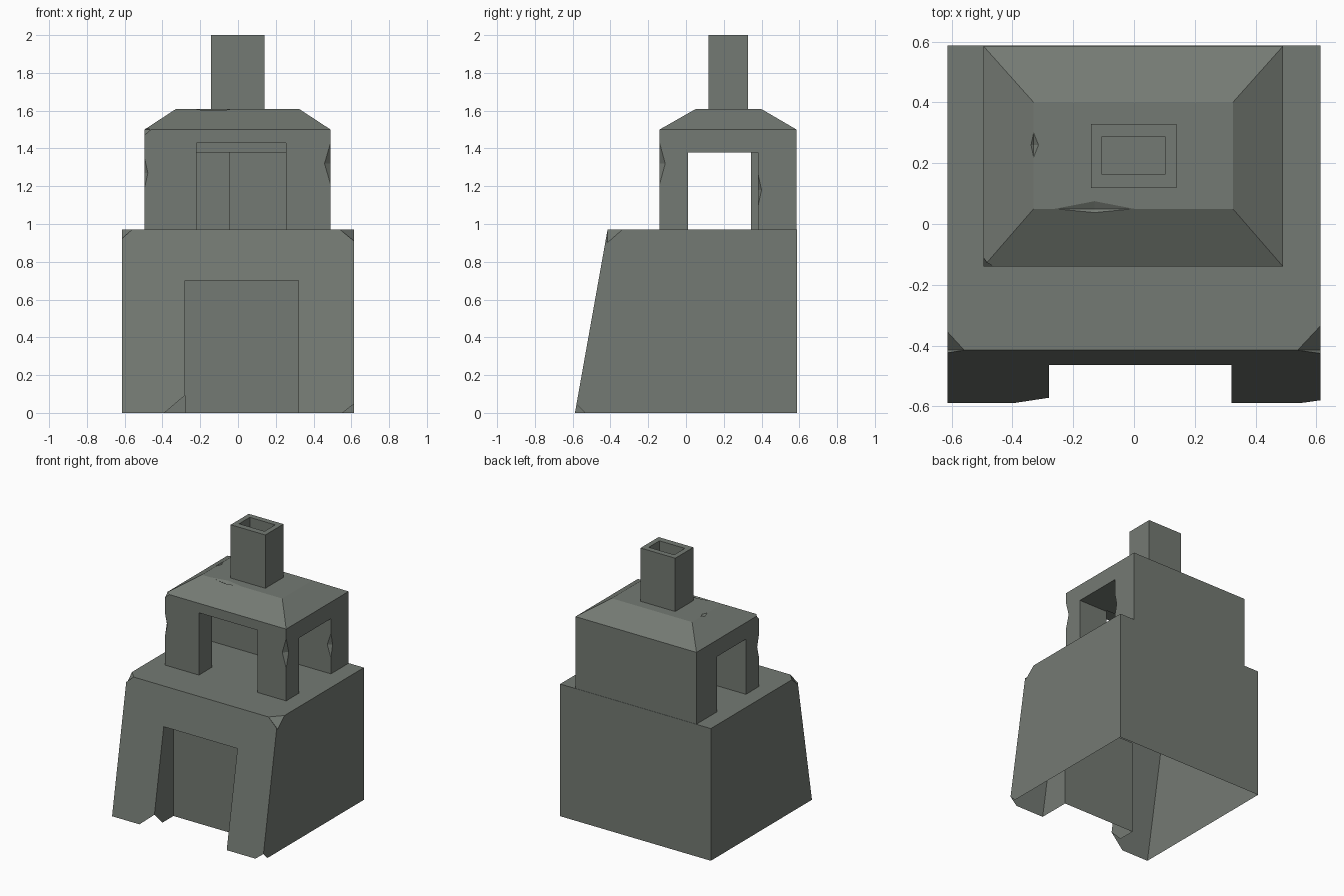
import bpy
import bmesh
from itertools import product
from mathutils import Vector

if "Cube" in bpy.data.objects:
    bpy.data.objects.remove(bpy.data.objects["Cube"])

stone = bpy.data.materials.new("grey_green_stone")
stone.use_nodes = True
colour = (0.175, 0.195, 0.172, 1)
stone.diffuse_color = colour
stone.node_tree.nodes["Principled BSDF"].inputs["Base Color"].default_value = colour


def hull(name, points):
    """Convex solid around the points, with flat faces merged."""
    bm = bmesh.new()
    for p in points:
        bm.verts.new(p)
    bmesh.ops.convex_hull(bm, input=bm.verts[:])
    bmesh.ops.dissolve_limit(bm, angle_limit=0.005, verts=bm.verts[:], edges=bm.edges[:])
    bmesh.ops.recalc_face_normals(bm, faces=bm.faces[:])
    mesh = bpy.data.meshes.new(name)
    bm.to_mesh(mesh)
    bm.free()
    mesh.materials.append(stone)
    obj = bpy.data.objects.new(name, mesh)
    bpy.context.collection.objects.link(obj)
    return obj


def box(name, xs, ys, zs):
    return hull(name, product(xs, ys, zs))


def chip(centre, size):
    """Eight-sided cutter that knocks a chip off an edge or corner."""
    c = Vector(centre)
    points = []
    for axis in range(3):
        step = Vector()
        step[axis] = size[axis]
        points += [c + step, c - step]
    return hull("chip_cutter", points)


def carve(obj, cutters):
    """Subtract the cutters, bake the result and remove the cutters."""
    for cutter in cutters:
        cutter.hide_render = True
        mod = obj.modifiers.new("cut", 'BOOLEAN')
        mod.operation = 'DIFFERENCE'
        mod.solver = 'EXACT'
        mod.object = cutter
    graph = bpy.context.evaluated_depsgraph_get()
    baked = bpy.data.meshes.new_from_object(obj.evaluated_get(graph))
    obj.modifiers.clear()
    obj.data = baked
    for cutter in cutters:
        bpy.data.objects.remove(cutter)


# Base block with a sloping front, a doorway recess and chipped corners
W, FOOT, BACK, DECK = 0.613, -0.588, 0.587, 0.972
BROW = -0.415
base = hull("base", [(x, y, z) for x in (-W, W)
                     for y, z in ((FOOT, 0), (BACK, 0), (BACK, DECK), (BROW, DECK))])
carve(base, [
    box("doorway_cutter", (-0.28, 0.32), (-0.8, -0.35), (-0.2, 0.70)),
    chip((-0.28, FOOT, 0), (0.11, 0.11, 0.11)),
    chip((W, FOOT, 0), (0.06, 0.055, 0.055)),
    chip((W, BROW, DECK), (0.075, 0.08, 0.07)),
    chip((-W, BROW, DECK), (0.055, 0.06, 0.055)),
])

# The base is an open shell underneath
bm = bmesh.new()
bm.from_mesh(base.data)
under = [f for f in bm.faces if f.normal.z < -0.3 and f.calc_center_median().z < 0.2]
bmesh.ops.delete(bm, geom=under, context='FACES')
bm.to_mesh(base.data)
bm.free()

# Upper room with a hipped roof and three openings
L, R, FRONT, REAR = -0.495, 0.49, -0.14, 0.585
EAVE, RIDGE = 1.5, 1.608
room = hull("upper_room",
            list(product((L, R), (FRONT, REAR), (DECK, EAVE)))
            + list(product((-0.33, 0.325), (0.05, 0.40), (RIDGE,))))
carve(room, [
    box("right_opening_cutter", (-0.7, 0.175), (0.01, 0.345), (0.9, 1.378)),
    box("left_opening_cutter", (-0.045, 0.7), (0.01, 0.38), (0.9, 1.378)),
    box("front_opening_cutter", (-0.22, 0.255), (-0.3, 0.02), (0.9, 1.43)),
    chip((R, FRONT, 1.32), (0.032, 0.03, 0.11)),
    chip((L, FRONT, 1.27), (0.018, 0.02, 0.08)),
    chip((R, 0.38, 1.18), (0.03, 0.02, 0.09)),
    chip((L, FRONT, EAVE), (0.035, 0.03, 0.03)),
    chip((-0.13, 0.05, RIDGE), (0.13, 0.025, 0.014)),
    chip((-0.33, 0.26, RIDGE), (0.016, 0.04, 0.012)),
])

# Square chimney with a flue
chimney = box("chimney", (-0.142, 0.14), (0.118, 0.328), (RIDGE - 0.02, 2.0))
carve(chimney, [box("flue_cutter", (-0.105, 0.102), (0.163, 0.287), (1.7, 2.2))])
